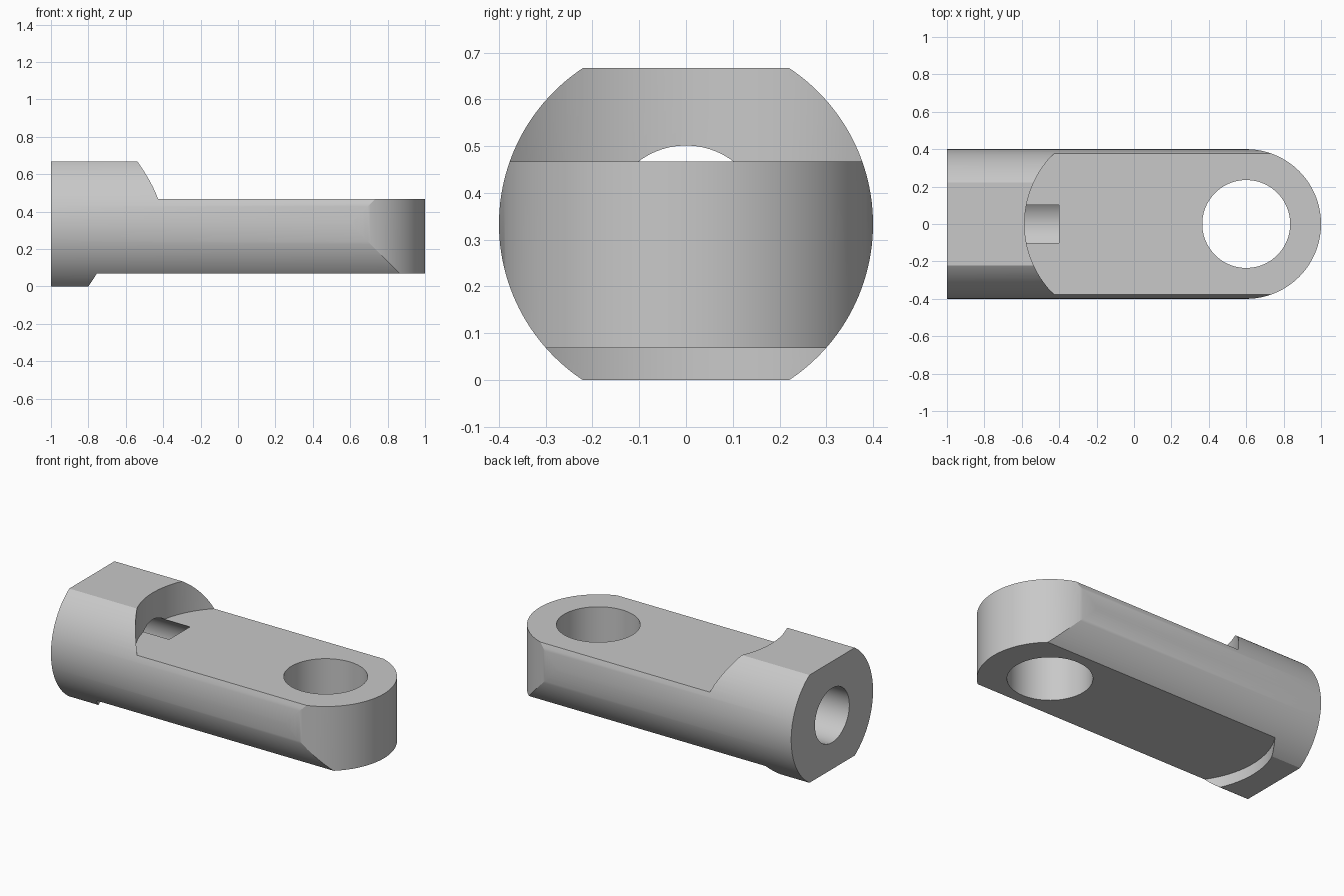
import bpy, bmesh
from math import sin, cos, asin, pi, radians
from mathutils import Matrix, Vector

cube = bpy.data.objects.get("Cube")
if cube:
    bpy.data.objects.remove(cube, do_unlink=True)

R = 0.4            # shank radius
AXIS = 1 / 3       # shank axis height
EYE_X = 0.6        # eye centre

steel = bpy.data.materials.new("grey steel")
steel.use_nodes = True
steel.diffuse_color = (0.58, 0.58, 0.58, 1)
steel.node_tree.nodes["Principled BSDF"].inputs["Base Color"].default_value = (0.58, 0.58, 0.58, 1)


def add_object(name, bm):
    bmesh.ops.recalc_face_normals(bm, faces=bm.faces)
    mesh = bpy.data.meshes.new(name)
    bm.to_mesh(mesh)
    bm.free()
    mesh.materials.append(steel)
    obj = bpy.data.objects.new(name, mesh)
    bpy.context.collection.objects.link(obj)
    return obj


def prism(name, outline, z0, z1):
    bm = bmesh.new()
    face = bm.faces.new([bm.verts.new((x, y, z0)) for x, y in outline])
    ext = bmesh.ops.extrude_face_region(bm, geom=[face])["geom"]
    bmesh.ops.translate(bm, vec=(0, 0, z1 - z0),
                        verts=[v for v in ext if isinstance(v, bmesh.types.BMVert)])
    return add_object(name, bm)


def arc(cx, r, a0, a1, n=64):
    return [(cx + r * cos(a0 + (a1 - a0) * i / n), r * sin(a0 + (a1 - a0) * i / n))
            for i in range(n + 1)]


def rod(name, r, x0, x1, n):
    bm = bmesh.new()
    place = Matrix.Translation(((x0 + x1) / 2, 0, AXIS)) @ Matrix.Rotation(pi / 2, 4, 'Y')
    bmesh.ops.create_cone(bm, cap_ends=True, segments=n, radius1=r, radius2=r,
                          depth=x1 - x0, matrix=place)
    return add_object(name, bm)


def step_cutter(name, mid_x, z0, z1, r=0.53, half=0.5):
    # milled flat ending in a concave arc wall
    a = asin(half / r)
    outline = arc(mid_x + r, r, pi - a, pi + a) + [(1.3, -half), (1.3, half)]
    return prism(name, outline, z0, z1)


# Round shank
body = rod("rod_end_body", R, -1, 1.2, 160)

# Rounded nose outline, also trimming the top and bottom flats
a = radians(89)
nose = prism("nose_trim", arc(EYE_X, R, -a, a, 72)
             + [(EYE_X, 0.5), (-1.2, 0.5), (-1.2, -0.5), (EYE_X, -0.5)], 0, 2 * AXIS)

# Milled steps, eye hole and end bore
cuts = [
    (nose, 'INTERSECT'),
    (step_cutter("top_step_cut", -0.585, 0.467, 1), 'DIFFERENCE'),
    (step_cutter("bottom_step_cut", -0.848, -0.3, 0.068), 'DIFFERENCE'),
    (prism("eye_cut", arc(EYE_X, 0.235, 0, 2 * pi, 96)[:-1], -0.2, 0.9), 'DIFFERENCE'),
    (rod("bore_cut", 0.168, -1.2, -0.4, 96), 'DIFFERENCE'),
]
for cutter, operation in cuts:
    cutter.hide_render = True
    mod = body.modifiers.new(cutter.name, 'BOOLEAN')
    mod.operation = operation
    mod.solver = 'EXACT'
    mod.object = cutter

# Bake the cuts and discard the cutters
bpy.context.view_layer.update()
result = bpy.data.meshes.new_from_object(body.evaluated_get(bpy.context.evaluated_depsgraph_get()))
body.modifiers.clear()
body.data = result
for cutter, _ in cuts:
    bpy.data.objects.remove(cutter, do_unlink=True)
body.data.materials.clear()
body.data.materials.append(steel)
for poly in body.data.polygons:
    poly.material_index = 0

for obj in bpy.context.selected_objects:
    obj.select_set(False)
body.select_set(True)
bpy.context.view_layer.objects.active = body
bpy.ops.object.shade_smooth_by_angle(angle=radians(20))
